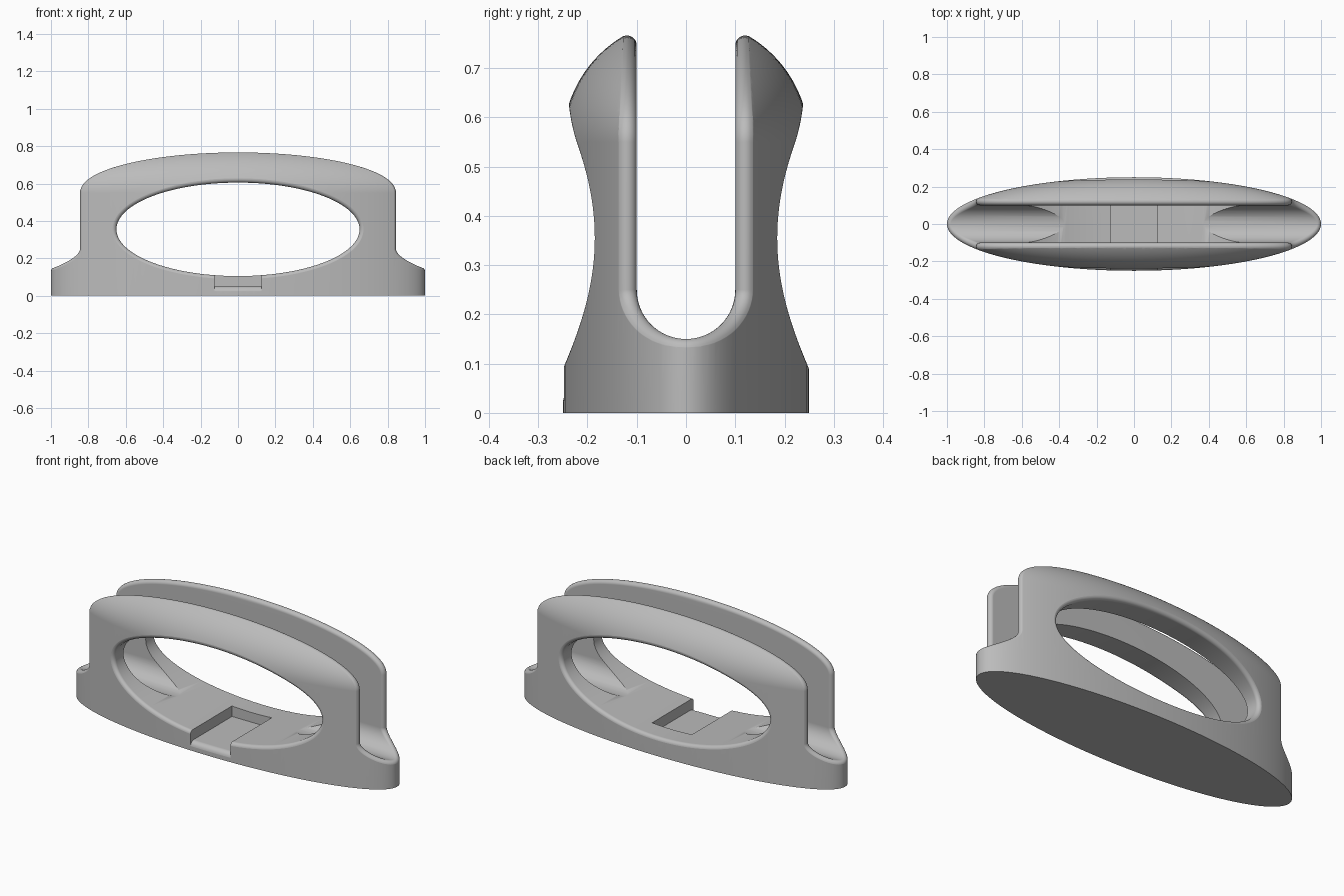
import bpy, bmesh
from math import sin, cos, pi, sqrt
from mathutils import Vector

if "Cube" in bpy.data.objects:
    bpy.data.objects.remove(bpy.data.objects["Cube"])

WIDTH, DEPTH = 1.0, 0.25      # half axes of the oval plan
SHOULDER = 0.55               # height where the domed top starts
RADIUS = 0.02                 # rounding of the slot and window rims
SLOT, SLOT_Z = 0.1, 0.25      # half width of the slot, centre of its round floor
BACK, FLOOR = 0.125, 0.05     # notch back wall and floor


def skin(name, rings, caps=True):
    """Make an object by joining closed rings of points."""
    bm = bmesh.new()
    loops = [[bm.verts.new(p) for p in ring] for ring in rings]
    for a, b in zip(loops, loops[1:]):
        for j in range(len(a)):
            k = (j + 1) % len(a)
            bm.faces.new((a[j], a[k], b[k], b[j]))
    if caps:
        bm.faces.new(loops[0])
        bm.faces.new(loops[-1])
    bmesh.ops.remove_doubles(bm, verts=bm.verts, dist=0.00005)
    bmesh.ops.recalc_face_normals(bm, faces=bm.faces)
    mesh = bpy.data.meshes.new(name)
    bm.to_mesh(mesh)
    bm.free()
    obj = bpy.data.objects.new(name, mesh)
    bpy.context.collection.objects.link(obj)
    return obj


def flip(p, axis):
    q = Vector(p)
    q[axis] = -q[axis]
    return q


def depth_below_surface(c):
    """Distance from an inner point to the outer skin, and the direction."""
    start = Vector((c.x, c.y, max(c.z - SHOULDER, 0)))
    scale = Vector((1 / WIDTH, 1 / DEPTH, 1 / DEPTH))
    q, s = start, 0
    for _ in range(12):
        n = (q * scale * scale).normalized()
        o, d = start * scale, n * scale
        gap = 1 - o.dot(o)
        if gap <= 0:
            return 0, n
        a, b = d.dot(d), o.dot(d)
        s = (sqrt(b * b + a * gap) - b) / a
        q = start + n * s
    return s, n


def rim(p, m, axis, r, far, hi=1.0):
    """Profile of a rounded rim where a cut wall (point p, inward normal m)
    runs out along an axis through the outer skin."""
    d = Vector((0, 0, 0))
    d[axis] = 1
    lo = 0.0
    for _ in range(28):
        mid = (lo + hi) / 2
        if depth_below_surface(p + m * r + d * mid)[0] > r:
            lo = mid
        else:
            hi = mid
    c = p + m * r + d * lo
    n = depth_below_surface(c)[1]
    w = (-m).angle(n)
    steps = 8
    pts = []
    for i in range(steps + 1):
        k = 0.88 * i / steps
        pts.append(c + (n * sin(w * k) - m * sin(w * (1 - k))) * (r / sin(w)))
    pts.append(pts[-1] + (pts[-1] - pts[-2]).normalized() * 0.03)
    pts.append(far(pts[-1]))
    return pts


def both_sides(pts, axis):
    return [flip(p, axis) for p in reversed(pts)] + pts


# Oval body with a domed top
def oval(z, s, count=160):
    return [Vector((WIDTH * s * cos(2 * pi * i / count),
                    DEPTH * s * sin(2 * pi * i / count), z)) for i in range(count)]


dome = [0.94 * pi / 2 * i / 24 for i in range(25)]
body = skin("slotted_holder", [oval(0, 1)] + [oval(SHOULDER + DEPTH * sin(a), cos(a)) for a in dome])

# Lengthwise slot with a round floor and rounded rims
apex = SHOULDER + sqrt((DEPTH - RADIUS) ** 2 - (SLOT + RADIUS) ** 2)
wall = [SHOULDER + (apex - SHOULDER) * cos(pi / 2 * i / 28) for i in range(29)]
stations = [(Vector((0, SLOT, z)), Vector((0, 1, 0))) for z in wall]
for i in range(17):
    m = Vector((0, cos(pi / 2 * i / 16), -sin(pi / 2 * i / 16)))
    stations.append((Vector((0, 0, SLOT_Z)) + m * SLOT, m))


def slot_far(e):
    return Vector((e.x * 1.4, e.y, e.z + max(e.z - SLOT_Z, 0) * 0.6))


rings = []
for i, (p, m) in enumerate(stations):
    row = both_sides(rim(p, m, 0, RADIUS, slot_far, 0.0 if i == 0 else 1.0), 0)
    rings.append(row + [flip(q, 1) for q in reversed(row)])
slot_cutter = skin("slot_cutter", rings, caps=False)


# Oval window from front to back
def out_along_y(e):
    return Vector((e.x, 0.5, e.z))


rows = []
for i in range(112):
    t = 2 * pi * i / 112
    p = Vector((0.65 * cos(t), 0, 0.355 + 0.25 * sin(t)))
    m = Vector((cos(t) / 0.65, 0, sin(t) / 0.25)).normalized()
    rows.append(both_sides(rim(p, m, 1, RADIUS, out_along_y), 1))
window_cutter = skin("window_cutter", list(zip(*rows)))

# Notch in the front sill with a rounded lip
rings = []
for i in range(7):
    x = -0.125 + 0.25 * i / 6
    lip = rim(Vector((x, 0, FLOOR)), Vector((0, 0, -1)), 1, 0.03, out_along_y)
    rings.append([Vector((x, BACK, 0.2)), Vector((x, BACK, FLOOR))]
                 + [Vector((x, -p.y, p.z)) for p in lip] + [Vector((x, -0.5, 0.2))])
notch_cutter = skin("notch_cutter", rings)

# Cut the body and discard the cutters
cutters = [slot_cutter, window_cutter, notch_cutter]
for cutter in cutters:
    cutter.hide_render = True
    mod = body.modifiers.new(cutter.name, "BOOLEAN")
    mod.operation, mod.solver, mod.object = "DIFFERENCE", "EXACT", cutter
graph = bpy.context.evaluated_depsgraph_get()
cut_mesh = bpy.data.meshes.new_from_object(body.evaluated_get(graph))
body.modifiers.clear()
body.data = cut_mesh
for cutter in cutters:
    bpy.data.objects.remove(cutter)

# Plain grey finish
grey = bpy.data.materials.new("plain_grey")
grey.use_nodes = True
colour = (0.5, 0.5, 0.5, 1)
grey.diffuse_color = colour
grey.node_tree.nodes["Principled BSDF"].inputs["Base Color"].default_value = colour
body.data.materials.clear()
body.data.materials.append(grey)

bpy.ops.object.select_all(action="DESELECT")
body.select_set(True)
bpy.context.view_layer.objects.active = body
bpy.ops.object.shade_smooth_by_angle(angle=0.5)
weighted = body.modifiers.new("even_shading", "WEIGHTED_NORMAL")
weighted.keep_sharp = True
